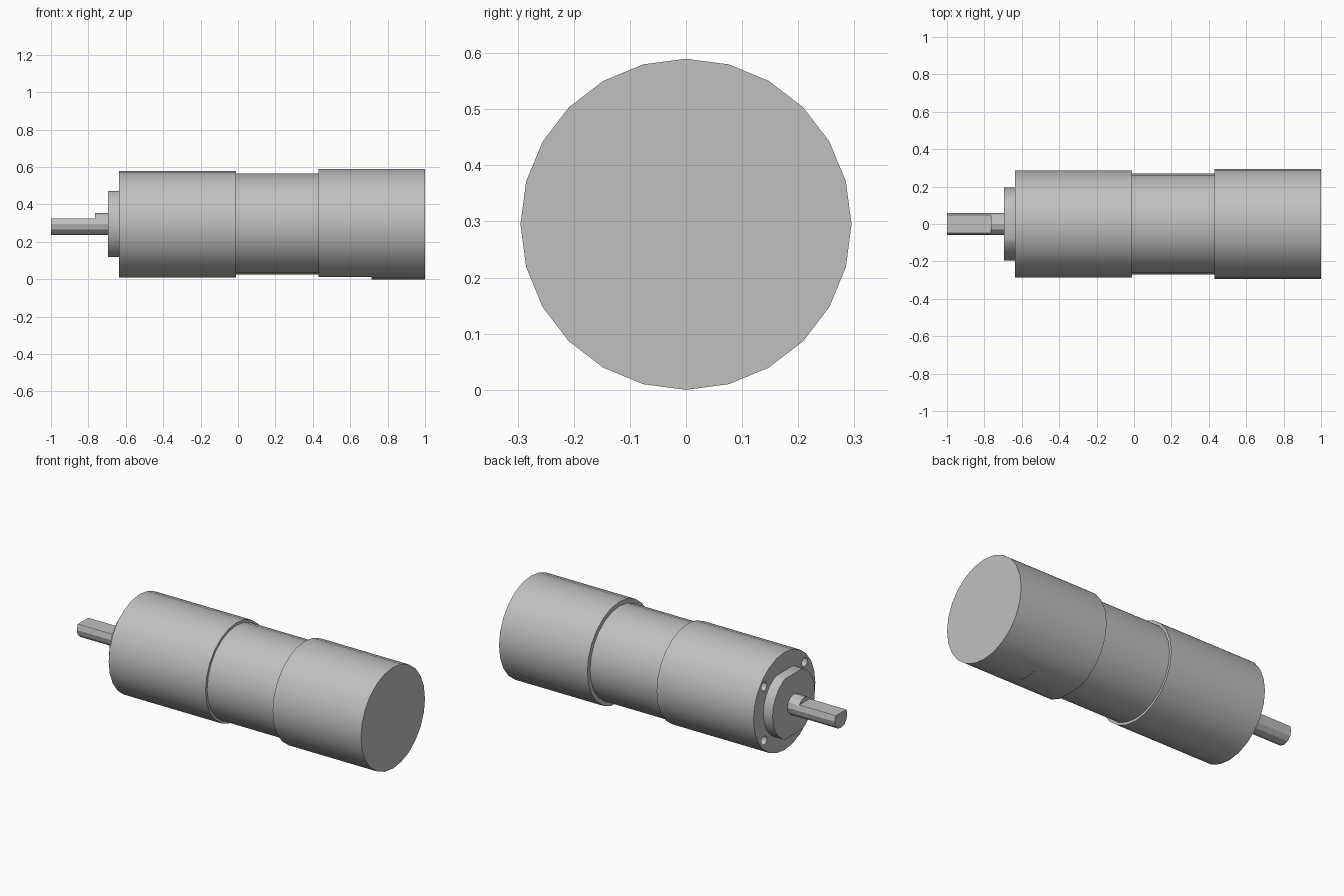
import bpy
import bmesh
import math
from mathutils import Matrix, Vector

default = bpy.data.objects.get("Cube")
if default:
    bpy.data.objects.remove(default, do_unlink=True)

AXIS = 0.295  # height of the shaft line

metal = bpy.data.materials.new("light_grey_metal")
metal.use_nodes = True
metal.diffuse_color = (0.527, 0.527, 0.527, 1)
metal.node_tree.nodes["Principled BSDF"].inputs["Base Color"].default_value = metal.diffuse_color


def finish(name, bm):
    mesh = bpy.data.meshes.new(name)
    bm.to_mesh(mesh)
    bm.free()
    mesh.materials.append(metal)
    obj = bpy.data.objects.new(name, mesh)
    bpy.context.collection.objects.link(obj)
    return obj


def rod(name, x0, x1, radius, sides=24, y=0, z=0):
    """Cylinder along x, offset from the shaft line by y and z."""
    bm = bmesh.new()
    place = Matrix.Translation(((x0 + x1) / 2, y, AXIS + z)) @ Matrix.Rotation(math.pi / 2, 4, "Y")
    bmesh.ops.create_cone(bm, cap_ends=True, segments=sides, radius1=radius,
                          radius2=radius, depth=x1 - x0, matrix=place)
    return finish(name, bm)


def box(name, low, high):
    low, high = Vector(low), Vector(high)
    bm = bmesh.new()
    place = Matrix.Translation((low + high) / 2) @ Matrix.Diagonal((*(high - low), 1))
    bmesh.ops.create_cube(bm, size=1, matrix=place)
    return finish(name, bm)


def activate(obj):
    bpy.ops.object.select_all(action="DESELECT")
    obj.select_set(True)
    bpy.context.view_layer.objects.active = obj


def cut(obj, cutter):
    cutter.hide_render = True
    mod = obj.modifiers.new("cut", "BOOLEAN")
    mod.operation = "DIFFERENCE"
    mod.solver = "EXACT"
    mod.object = cutter
    activate(obj)
    bpy.ops.object.modifier_apply(modifier=mod.name)
    bpy.data.objects.remove(cutter, do_unlink=True)


# Main bodies
gearbox = rod("gearbox", -0.635, -0.01, 0.285)
motor_body = rod("motor_body", -0.01, 0.43, 0.27)
end_can = rod("end_can", 0.43, 1.0, 0.295)

# Shallow relief under the front half of the end can
cut(end_can, box("relief_cutter", (0.4, -0.3, -0.1), (0.715, 0.3, 0.012)))

# Four mounting holes in the gearbox face
for sy in (-1, 1):
    for sz in (-1, 1):
        cut(gearbox, rod("hole_cutter", -0.7, -0.53, 0.026, 12, sy * 0.187, sz * 0.157))

# Boss with flats above and below
boss = rod("boss", -0.695, -0.635, 0.195)
for side in (-1, 1):
    ends = sorted((AXIS + side * 0.177, AXIS + side * 0.3))
    cut(boss, box("flat_cutter", (-0.8, -0.3, ends[0]), (-0.6, 0.3, ends[1])))

# Output shaft with a D-shaped end
shaft = rod("output_shaft", -1.0, -0.695, 0.058, 12)
cut(shaft, box("shaft_cutter", (-1.1, -0.1, AXIS + 0.031), (-0.765, 0.1, 0.5)))

for part in (gearbox, motor_body, end_can, boss, shaft):
    activate(part)
    bpy.ops.object.shade_smooth_by_angle(angle=math.radians(25))
